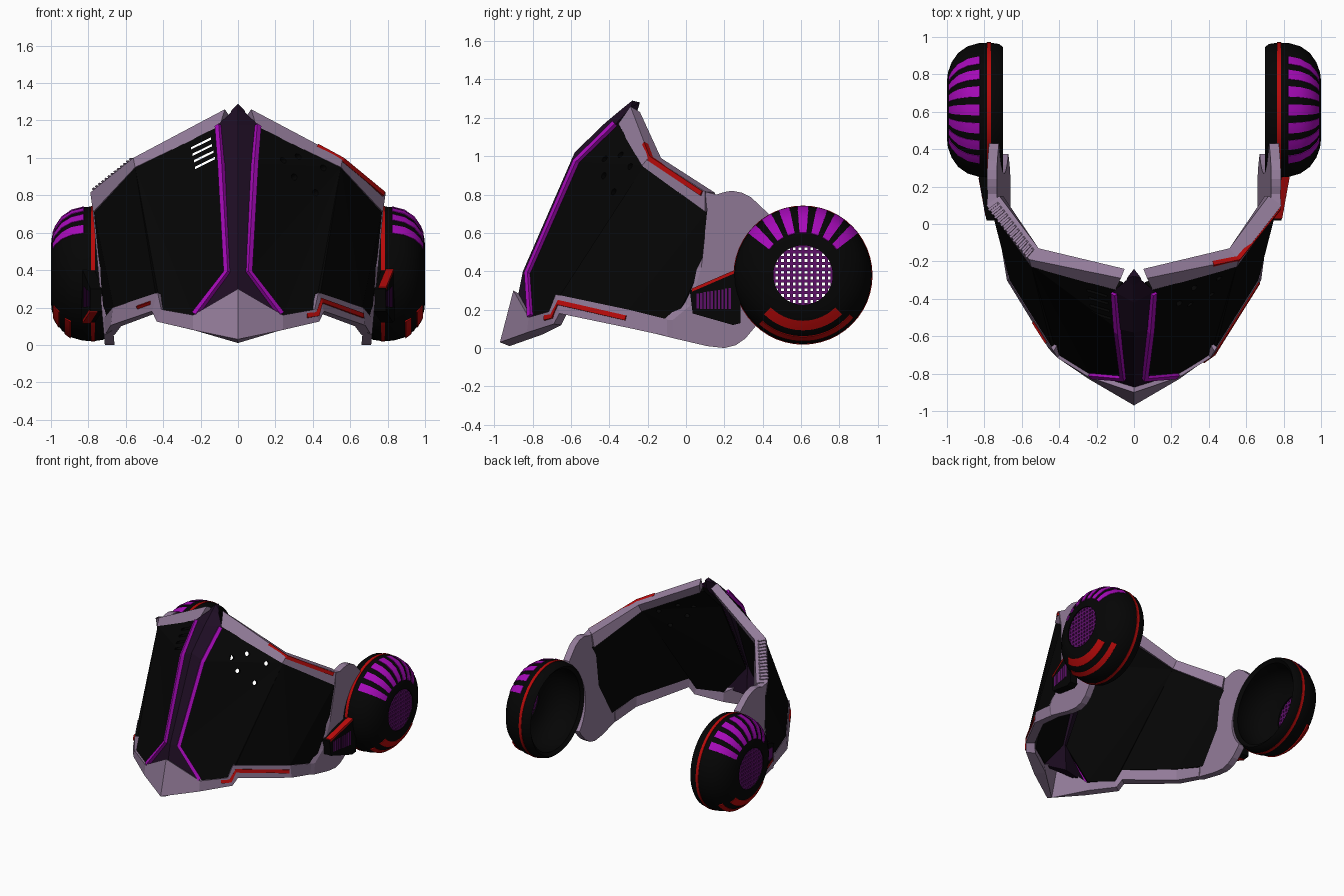
import bpy, bmesh
from math import sin, cos, radians, sqrt
from mathutils import Vector as V

if "Cube" in bpy.data.objects:
    bpy.data.objects.remove(bpy.data.objects["Cube"])


def mat(name, c):
    m = bpy.data.materials.new(name)
    m.diffuse_color = (*c, 1)
    m.use_nodes = True
    m.node_tree.nodes["Principled BSDF"].inputs["Base Color"].default_value = m.diffuse_color
    return m


BLACK = mat("black", (.0015, .0015, .0015))
PLUM = mat("dark_plum", (.013, .004, .017))
MAUVE = mat("mauve", (.29, .20, .32))
MAGENTA = mat("magenta", (.38, .003, .48))
RED = mat("red", (.48, .003, .003))
GRILLE = mat("grille_purple", (.11, .005, .14))


def make(name, verts, faces, m, s=1):
    """Mesh object; s=-1 mirrors it to the other side."""
    me = bpy.data.meshes.new(name)
    me.from_pydata([(v[0] * s, v[1], v[2]) for v in verts], [], faces)
    bm = bmesh.new()
    bm.from_mesh(me)
    bmesh.ops.recalc_face_normals(bm, faces=bm.faces)
    bm.to_mesh(me)
    bm.free()
    me.materials.append(m)
    o = bpy.data.objects.new(name, me)
    bpy.context.collection.objects.link(o)
    return o


def loft_data(secs, closed=False, base=0):
    n, k = len(secs[0]), len(secs)
    verts = [p for s in secs for p in s]
    faces = [(base + i * n + j, base + i * n + (j + 1) % n,
              base + (i + 1) % k * n + (j + 1) % n, base + (i + 1) % k * n + j)
             for i in range(k if closed else k - 1) for j in range(n)]
    if not closed:
        faces += [tuple(base + j for j in range(n)), tuple(base + (k - 1) * n + j for j in range(n))]
    return verts, faces


def lofts(name, groups, m, s=1, closed=False):
    """Join several section lofts into one object."""
    vs, fs = [], []
    for g in groups:
        v, f = loft_data(g, closed, len(vs))
        vs += v
        fs += f
    return make(name, vs, fs, m, s)


def bar(path, r):
    """Square sections along a path."""
    p = [V(q) for q in path]
    secs = []
    for i, q in enumerate(p):
        t = (p[min(i + 1, len(p) - 1)] - p[max(i - 1, 0)]).normalized()
        a = t.cross(V((.6, -.75, .25))).normalized()
        b = t.cross(a)
        secs.append([q + r * (a * i1 + b * i2) for i1, i2 in ((1, 1), (-1, 1), (-1, -1), (1, -1))])
    return secs


CY, CZ = .61, .38  # ear cup axis


def turn(profile, a0, a1, n):
    return [[(x, CY + r * cos(radians(a0 + (a1 - a0) * i / n)),
              CZ + r * sin(radians(a0 + (a1 - a0) * i / n))) for x, r in profile] for i in range(n + 1)]


def smooth(o):
    bpy.ops.object.select_all(action='DESELECT')
    o.select_set(True)
    bpy.context.view_layer.objects.active = o
    bpy.ops.object.shade_smooth_by_angle(angle=radians(35))


def cut(o, c):
    bpy.context.view_layer.objects.active = o
    b = o.modifiers.new("cut", 'BOOLEAN')
    b.object, b.operation, b.solver = c, 'DIFFERENCE', 'EXACT'
    bpy.ops.object.modifier_apply(modifier="cut")
    bpy.data.objects.remove(c)


# visor panels: outer skin, inner skin and the edge between them
panel_pts = [(.55, -.22, .95), (.10, -.355, 1.17), (.09, -.56, .97), (.055, -.82, .39), (.24, -.80, .16),
             (.41, -.70, .18), (.44, -.66, .27), (.665, -.30, .20), (.715, -.06, .14), (.74, .08, .42),
             (.77, .11, .71)]
panel_faces = [(0, i, i + 1) for i in range(1, 7)] + [(0, 7, 10), (7, 8, 9, 10)]
panel_pts += [(x - .04, y + .045, z - .015) for x, y, z in panel_pts]
panel_faces += [tuple(i + 11 for i in f) for f in panel_faces]
panel_faces += [(i, (i + 1) % 11, (i + 1) % 11 + 11, i + 11) for i in range(11)]
panels = {s: make(side + "_visor_panel", panel_pts, panel_faces, BLACK, s)
          for s, side in ((1, "right"), (-1, "left"))}

# vent slots on the left panel, round holes on the right panel
slots = []
for i in range(4):
    x, z = -.25 + .007 * i, 1.045 - .035 * i
    sec = [(x, z), (x + .105, z + .052), (x + .105, z + .065), (x, z + .013)]
    slots.append([[(a, y, b) for a, b in sec] for y in (-1, -.1)])
cut(panels[-1], lofts("slot_cutter", slots, BLACK))
u, w = V((.707, .707, 0)), V((-.28, .28, .91))
nrm = u.cross(w).normalized()
holes = []
for a, b in ((-.065, .08), (.05, .1), (.18, .02), (-.027, -.02), (.09, -.115)):
    c = V((.32, -.41, .92)) + u * a + w * b
    holes.append([[c + nrm * d + .018 * (u * cos(k * .5236) + w * sin(k * .5236)) for k in range(12)]
                  for d in (-.25, .25)])
cut(panels[1], lofts("hole_cutter", holes, BLACK))

# centre ridge: left, front, right, back at each level
ridge = [(.035, -.285, 1.255, -.28, 1.29, -.24, 1.28), (.04, -.30, 1.24, -.33, 1.25, -.265, 1.20),
         (.11, -.36, 1.175, -.42, 1.175, -.30, 1.16),
         (.09, -.56, .97, -.58, 1.02, -.52, .96), (.057, -.82, .39, -.85, .40, -.77, .39),
         (.22, -.805, .16, -.88, .25, -.76, .17)]
lofts("centre_ridge", [[[(-h, y, z), (0, yf, zf), (h, y, z), (0, yb, zb)]
                        for h, y, z, yf, zf, yb, zb in ridge]], PLUM)

# lower rim with the pointed nose plate: upper, lower, back lower, back upper
low = [[(0, -.90, .30), (0, -.97, .03), (0, -.92, .01), (0, -.85, .27)],
       [(.24, -.82, .16), (.24, -.83, .08), (.20, -.75, .07), (.20, -.76, .14)],
       [(.41, -.715, .19), (.435, -.69, .125), (.38, -.65, .12), (.37, -.66, .18)],
       [(.43, -.68, .28), (.46, -.66, .18), (.41, -.62, .18), (.40, -.63, .265)],
       [(.67, -.30, .20), (.68, -.30, .105), (.625, -.27, .10), (.625, -.27, .19)],
       [(.72, -.06, .14), (.712, -.06, .053), (.66, -.06, .053), (.665, -.06, .13)]]
lofts("lower_rim", [[[(-x, y, z) for x, y, z in q] for q in low[:0:-1]] + low], MAUVE)

top = [[(.10, -.355, 1.165), (.07, -.29, 1.26), (.05, -.24, 1.23), (.07, -.28, 1.15)],
       [(.55, -.23, .95), (.56, -.19, 1.0), (.51, -.13, .99), (.50, -.16, .93)],
       [(.775, .10, .71), (.79, .10, .815), (.72, .15, .81), (.70, .15, .71)]]

plate = [(.10, .815), (.16, .80), (.20, .813), (.24, .82), (.29, .81), (.34, .785), (.43, .70)]
plate += [(CY + .34 * cos(radians(a)), CZ + .34 * sin(radians(a))) for a in range(122, 234, 8)]
plate += [(.36, .11), (.31, .05), (.26, .015), (.20, .0), (.11, .01), (-.07, .052), (-.07, .145), (.02, .22),
          (.08, .42), (.11, .71)]
# the inner face reaches further forward along the bottom
inner = plate[:-4] + [(-.18, .075), (-.18, .15), (-.08, .27), (.0, .42), (.11, .71)][1:]
inner[-5] = (-.18, .08)

cup = [(.70, .335), (.72, .352), (.77, .36), (.83, .357), (.89, .34), (.94, .305), (.975, .255), (.995, .20),
       (1.0, .155), (.97, .155), (.96, .22), (.92, .28), (.86, .315), (.77, .325), (.72, .31)]
stripe = [(.825, .361), (.89, .344), (.943, .308), (.978, .257), (.992, .222), (.98, .21), (.93, .29),
          (.88, .33), (.82, .345)]
arc1 = [(.988, .238), (.976, .261), (.959, .288), (.945, .283), (.968, .238)]
arc2 = [(.928, .322), (.897, .345), (.885, .33), (.91, .31)]
arm = [(.02, .30), (.255, .40), (.28, .39), (.285, .13), (.245, .12), (.035, .18)]

for s, side in ((1, "right_"), (-1, "left_")):
    lofts(side + "upper_rim", [top], MAUVE, s)
    lofts(side + "visor_trim", [bar([(.105, -.37, 1.17), (.09, -.573, .97), (.058, -.825, .39),
                                     (.23, -.81, .165)], .014)], MAGENTA, s)
    # side plate leaning inward towards the bottom
    lofts(side + "side_plate", [[[(.712 + .09 * z, y, z) for y, z in plate],
                                 [(.66 + .09 * z, y, z) for y, z in inner]]], MAUVE, s)
    # hollow ear cup with ring, stripes and arcs
    smooth(lofts(side + "ear_cup", [turn(cup, 0, 352.5, 47)], BLACK, s, True))
    ring = [(.765, .35), (.765, .3625), (.787, .3625), (.787, .35)]
    smooth(lofts(side + "ear_ring", [turn(ring, 0, 352.5, 47)], RED, s, True))
    smooth(lofts(side + "ear_stripes", [turn(stripe, 42 + 16 * i - 4.7, 42 + 16 * i + 4.7, 3)
                                        for i in range(7)], MAGENTA, s))
    smooth(lofts(side + "ear_arcs", [turn(arc1, -135, -45, 14), turn(arc2, -132, -40, 14)], RED, s))
    # open grille in the middle of the cup
    g = []
    for k in range(-5, 6):
        c = k * .0305
        h = sqrt(max(.161 ** 2 - c * c, .0004))
        for sec in ([(c - .008, -h), (c + .008, -h), (c + .008, h), (c - .008, h)],
                    [(-h, c - .008), (h, c - .008), (h, c + .008), (-h, c + .008)]):
            g.append([[(x, CY + a, CZ + b) for a, b in sec] for x in (.98, .992)])
    lofts(side + "ear_grille", g, GRILLE, s)
    # connector arm with vent fins and a red inset
    lofts(side + "connector_arm", [[[(x + .18 * y, y, z) for y, z in arm] for x in (.72, .785)]], BLACK, s)
    fins = []
    for i in range(10):
        y = .055 + .0185 * i
        lo, hi = .205 - .0003 * i, .285 + .003 * i
        fins.append([[(x + .18 * y, a, b) for a, b in ((y, lo), (y + .012, lo), (y + .012, hi), (y, hi))]
                     for x in (.77, .788)])
    lofts(side + "arm_vent", fins, GRILLE, s)
    e = [(.03, .293), (.25, .388), (.25, .405), (.03, .31)] if s > 0 else \
        [(.04, .172), (.245, .115), (.245, .135), (.045, .19)]
    lofts(side + "arm_inset", [[[(x + .18 * y, y, z) for y, z in e] for x in (.745, .787)]], RED, s)

# red insets, different on each side
lofts("right_upper_inset", [bar([(.42, -.215, 1.06), (.555, -.187, .987), (.774, .085, .806)], .013)], RED)
lofts("right_lower_inset", [bar([(.365, -.732, .155), (.42, -.694, .163), (.44, -.663, .235),
                                 (.662, -.31, .155)], .013)], RED)
lofts("left_lower_inset", [bar([(-.46, -.63, .225), (-.53, -.52, .20)], .013)], RED)

# comb of teeth on the left upper rim
teeth = []
for i in range(13):
    sec = []
    for t in (.04 + i * .072, .075 + i * .072):
        o, b = (V(top[1][j]).lerp(V(top[2][j]), t) for j in (1, 2))
        up = V((.006, -.003, .008))
        b = o.lerp(b, .7)
        sec.append([o - up, o + up, b + up, b - up])
    teeth.append(sec)
lofts("left_rim_teeth", teeth, MAUVE, -1)
